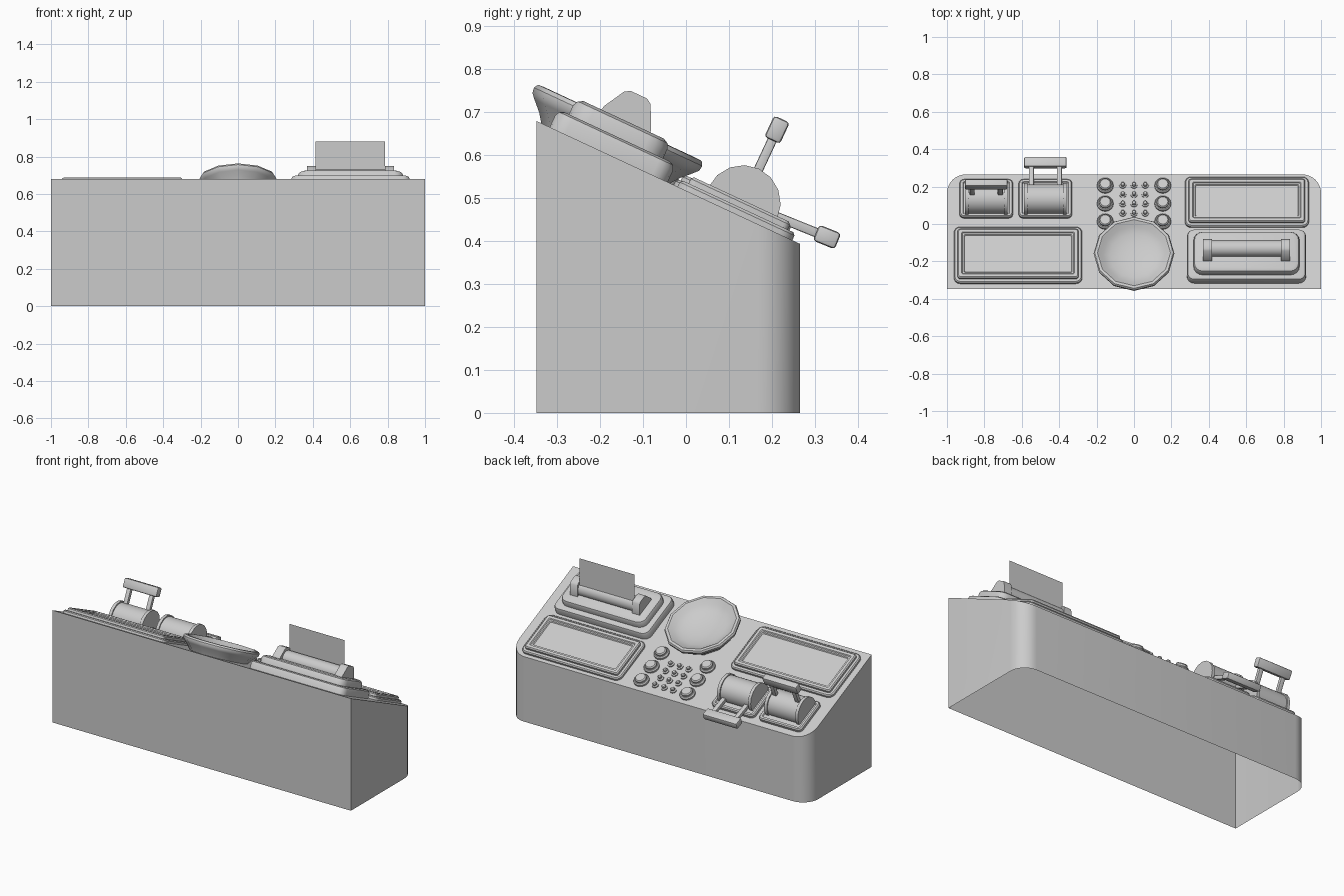
import bpy, bmesh
from math import sin, cos, pi, radians
from mathutils import Matrix, Vector

if "Cube" in bpy.data.objects:
    bpy.data.objects.remove(bpy.data.objects["Cube"])

TILT = radians(25)
SLOPE = Matrix.Translation((0, 0, 0.517)) @ Matrix.Rotation(-TILT, 4, 'X')  # local: x, v up-slope, n normal


def finish(name, bm, matrix=SLOPE, smooth=True):
    bmesh.ops.recalc_face_normals(bm, faces=bm.faces)
    me = bpy.data.meshes.new(name)
    bm.to_mesh(me)
    bm.free()
    ob = bpy.data.objects.new(name, me)
    bpy.context.collection.objects.link(ob)
    ob.matrix_world = matrix
    if smooth:
        bpy.ops.object.select_all(action='DESELECT')
        ob.select_set(True)
        bpy.context.view_layer.objects.active = ob
        bpy.ops.object.shade_smooth_by_angle(angle=radians(35))
    return ob


def loft(name, loops, cap_start=False, cap_end=True, matrix=SLOPE):
    """Skin a stack of equal-length point loops."""
    bm = bmesh.new()
    rings = [[bm.verts.new(p) for p in loop] for loop in loops]
    for a, b in zip(rings, rings[1:]):
        for i in range(len(a)):
            j = (i + 1) % len(a)
            bm.faces.new((a[i], a[j], b[j], b[i]))
    if cap_start:
        bm.faces.new(rings[0])
    if cap_end:
        bm.faces.new(rings[-1])
    return finish(name, bm, matrix)


def rounded_rect(x0, x1, v0, v1, r, d, n, seg=4):
    x0, x1, v0, v1, r = x0 + d, x1 - d, v0 + d, v1 - d, max(r - d, 0.006)
    pts = []
    corners = ((x1 - r, v1 - r), (x0 + r, v1 - r), (x0 + r, v0 + r), (x1 - r, v0 + r))
    for k, (cx, cv) in enumerate(corners):
        for i in range(seg + 1):
            a = (k + i / seg) * pi / 2
            pts.append((cx + r * cos(a), cv + r * sin(a), n))
    return pts


def slab(name, rect, r, steps):
    """Stepped plate: steps are (inset, height) pairs."""
    return loft(name, [rounded_rect(*rect, r, d, n) for d, n in steps])


def lathe(name, x, v, sides, profile):
    """Turned part about the slope normal: profile is (radius, height) pairs."""
    return loft(name, [[(x + r * cos(2 * pi * i / sides), v + r * sin(2 * pi * i / sides), n)
                        for i in range(sides)] for r, n in profile])


def x_cylinder(name, x0, x1, v, n, r, sides):
    return loft(name, [[(x, v + r * cos(2 * pi * i / sides), n + r * sin(2 * pi * i / sides))
                        for i in range(sides)] for x in (x0, x1)], True)


def box(name, center, size, bevel, matrix):
    bm = bmesh.new()
    bmesh.ops.create_cube(bm, size=1)
    bmesh.ops.scale(bm, vec=size, verts=bm.verts)
    bmesh.ops.translate(bm, vec=center, verts=bm.verts)
    if bevel:
        bmesh.ops.bevel(bm, geom=bm.edges[:], offset=bevel, segments=2, profile=0.5, affect='EDGES')
    return finish(name, bm, matrix)


# console body: sloped top, rounded rear corners, open underneath
outline = [(-1, -0.348), (1, -0.348)]
for sx in (1, -1):
    arc = [(sx * (0.9 + 0.1 * cos(a)), 0.165 + 0.1 * sin(a)) for a in [i * pi / 16 for i in range(9)]]
    outline += arc if sx == 1 else arc[::-1]
loft("console_body", [[(x, y, 0) for x, y in outline],
                      [(x, y, 0.517 - y * sin(TILT) / cos(TILT)) for x, y in outline]],
     matrix=Matrix())

# display panels with recessed screens
screen_steps = [(0, -0.005), (0, 0.012), (0.006, 0.018), (0.02, 0.018), (0.02, 0.03), (0.026, 0.036),
                (0.042, 0.036), (0.046, 0.03), (0.054, 0.03), (0.058, 0.024)]
slab("left_screen", (-0.963, -0.277, -0.353, -0.022), 0.035, screen_steps)
slab("right_screen", (0.272, 0.935, -0.022, 0.273), 0.035, screen_steps)

# printer base, two rounded tiers
slab("printer_base", (0.283, 0.92, -0.35, -0.047), 0.04,
     [(0, -0.005), (0, 0.03), (0.005, 0.041), (0.016, 0.046)])
slab("printer_housing", (0.318, 0.885, -0.322, -0.08), 0.05,
     [(0, 0.04), (0, 0.07), (0.006, 0.082), (0.018, 0.088)])

# printer roller, end brackets and paper sheet
bracket = [(-0.26, 0.08), (-0.256, 0.098), (-0.228, 0.148), (-0.215, 0.156),
           (-0.173, 0.156), (-0.16, 0.148), (-0.135, 0.098), (-0.13, 0.08)]
for side, x in (("left", 0.368), ("right", 0.785)):
    loft(f"printer_bracket_{side}", [[(xx, v, n) for v, n in bracket] for xx in (x, x + 0.05)], True)
x_cylinder("printer_roller", 0.41, 0.79, -0.19, 0.098, 0.045, 16)
bm = bmesh.new()
bm.faces.new([bm.verts.new(p) for p in ((0.415, -0.1, 0.66), (0.785, -0.1, 0.66),
                                        (0.785, -0.1, 0.88), (0.415, -0.1, 0.88))])
finish("paper_sheet", bm, Matrix(), False)

# central dish, twelve-sided
lathe("dish", 0, -0.206, 12,
      [(0.162, -0.005), (0.18, 0.02), (0.203, 0.043), (0.214, 0.055), (0.216, 0.068), (0.21, 0.078),
       (0.195, 0.079), (0.184, 0.072), (0.165, 0.057), (0.13, 0.042), (0.085, 0.032), (0.04, 0.027)])

# round buttons either side of the keypad
for i in range(3):
    for side, x in (("left", -0.154), ("right", 0.154)):
        lathe(f"round_button_{side}_{i + 1}", x, 0.012 + 0.106 * i, 16,
              [(0.044, -0.003), (0.044, 0.01), (0.038, 0.016), (0.033, 0.016),
               (0.033, 0.026), (0.027, 0.032)])

# keypad of small buttons
for row in range(4):
    for col in range(3):
        lathe(f"key_{row + 1}_{col + 1}", 0.06 * (col - 1), 0.063 + 0.055 * row, 10,
              [(0.019, -0.003), (0.019, 0.006), (0.012, 0.01), (0.012, 0.018), (0.008, 0.022)])


# throttle levers: plate, drum, cheeks, two arms and a grip
def throttle(name, cx, angle, length):
    slab(f"{name}_plate", (cx - 0.143, cx + 0.143, 0.033, 0.257), 0.025,
         [(0, -0.005), (0, 0.015), (0.006, 0.022), (0.018, 0.022), (0.022, 0.015)])
    pv, pn = 0.132, 0.03
    x_cylinder(f"{name}_drum", cx - 0.1, cx + 0.1, pv, pn, 0.08, 24)
    for side, s in (("left", -1), ("right", 1)):
        a, b = sorted((cx + s * 0.095, cx + s * 0.113))
        x_cylinder(f"{name}_cheek_{side}", a, b, pv, pn, 0.088, 16)
    swing = SLOPE @ Matrix.Translation((cx, pv, pn)) @ Matrix.Rotation(angle, 4, 'X')
    for side, s in (("left", -1), ("right", 1)):
        box(f"{name}_arm_{side}", (s * 0.075, 0, length / 2), (0.027, 0.022, length), 0.004, swing)
    box(f"{name}_grip", (0, 0, length), (0.228, 0.04, 0.055), 0.008, swing)


throttle("throttle_left", -0.79, 0.0, 0.188)
throttle("throttle_right", -0.474, radians(-87), 0.211)
